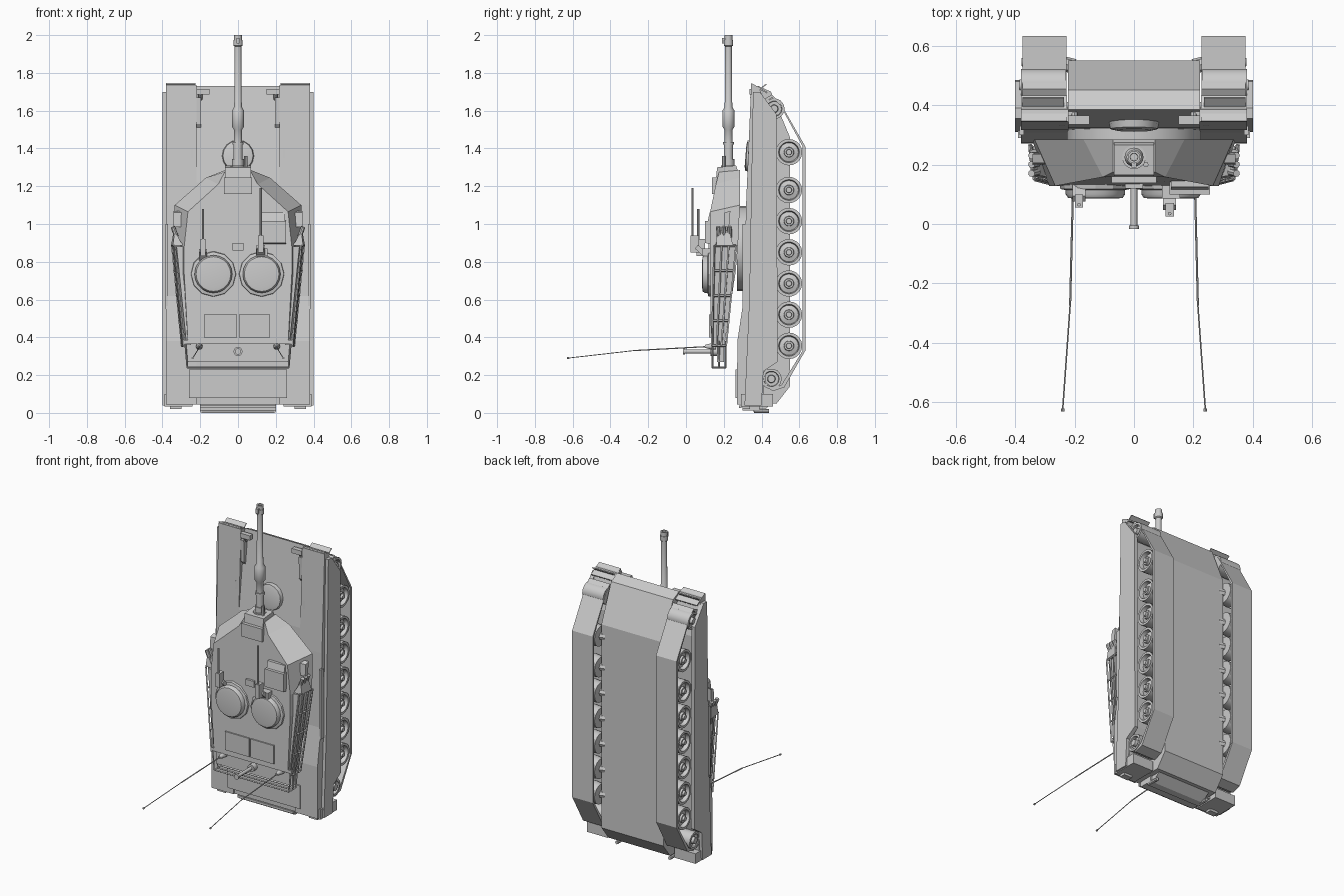
import bpy, bmesh, math
from mathutils import Vector

# The vehicle stands on its tail: vehicle forward = +z, vehicle up = -y.

def add(name, verts, faces, smooth=False):
    me = bpy.data.meshes.new(name)
    me.from_pydata([tuple(v) for v in verts], [], faces)
    bm = bmesh.new()
    bm.from_mesh(me)
    bmesh.ops.remove_doubles(bm, verts=bm.verts, dist=1e-5)
    bmesh.ops.recalc_face_normals(bm, faces=bm.faces)
    bm.to_mesh(me)
    bm.free()
    ob = bpy.data.objects.new(name, me)
    bpy.context.collection.objects.link(ob)
    if smooth:
        bpy.ops.object.select_all(action='DESELECT')
        ob.select_set(True)
        bpy.context.view_layer.objects.active = ob
        bpy.ops.object.shade_smooth_by_angle(angle=math.radians(35))
    return ob

def loft(name, rings, caps=True):
    n = len(rings[0])
    verts = [p for r in rings for p in r]
    faces = [(k*n+i, k*n+(i+1) % n, (k+1)*n+(i+1) % n, (k+1)*n+i)
             for k in range(len(rings)-1) for i in range(n)]
    if caps:
        faces += [tuple(range(n)), tuple(range(len(verts)-n, len(verts)))]
    return add(name, verts, faces)

def prism(name, yz, x0, x1):
    return loft(name, [[(x, y, z) for y, z in yz] for x in (x0, x1)])

def box(name, x, y, z):
    return prism(name, [(y[0], z[0]), (y[1], z[0]), (y[1], z[1]), (y[0], z[1])], *x)

def plate(name, p, q, t, x0, x1):
    """thin plate whose side view is a line p-q in (y, z)"""
    d = (Vector(q)-Vector(p)).normalized()*t/2
    n = (-d.y, d.x)
    return prism(name, [(p[0]+n[0], p[1]+n[1]), (q[0]+n[0], q[1]+n[1]),
                        (q[0]-n[0], q[1]-n[1]), (p[0]-n[0], p[1]-n[1])], x0, x1)

def lathe(name, origin, axis, prof, segs=20, smooth=True):
    """revolve (distance, radius) pairs round an axis"""
    q = Vector(axis).to_track_quat('Z', 'Y')
    rings = [[Vector(origin)+q @ Vector((r*math.cos(a), r*math.sin(a), d))
              for a in [2*math.pi*i/segs for i in range(segs)]] for d, r in prof]
    n = segs
    faces = [(k*n+i, k*n+(i+1) % n, (k+1)*n+(i+1) % n, (k+1)*n+i)
             for k in range(len(prof)-1) for i in range(n)]
    faces += [tuple(range(n)), tuple(range((len(prof)-1)*n, len(prof)*n))]
    return add(name, [p for r in rings for p in r], faces, smooth)

def rod(name, a, b, r, segs=8):
    d = Vector(b)-Vector(a)
    return lathe(name, a, d, [(0, r), (d.length, r)], segs)

def mirror_ring(half):
    return half + [(-x, y, z) for x, y, z in reversed(half)]

# Hull tub with sloping glacis and belly
prism('hull_tub', [(.385, 1.73), (.45, 1.70), (.55, 1.46), (.55, .14), (.48, .05), (.28, .045),
                   (.275, .40), (.31, .62), (.325, 1.22)], -.222, .222)
# Sponsons, skirts, mud flaps, running gear
WHEELS = [1.38, 1.18, 1.015, .85, .685, .52, .355]
for s, side in ((1, 'right'), (-1, 'left')):
    prism('sponson_'+side, [(.345, 1.735), (.385, 1.73), (.41, 1.66), (.41, .045), (.27, .045), (.272, .38),
                            (.308, .62), (.318, 1.1)], s*.22, s*.38)
    prism('skirt_'+side, [(.355, 1.70), (.39, 1.70), (.48, 1.58), (.485, .27), (.41, .22),
                          (.40, .04), (.31, .04), (.335, .6)], s*.375, s*.4)
    box('rear_corner_'+side, (s*.24, s*.39), (.29, .46), (.035, .10))
    plate('mud_flap_'+side, (.345, 1.742), (.43, 1.695), .008, s*.225, s*.38)
    plate('mud_flap_brace_'+side, (.36, 1.69), (.425, 1.74), .006, s*.235, s*.375)
    # track: closed loop band
    out = [(.455, 1.685), (.50, 1.64), (.632, 1.41), (.632, .33), (.52, .135), (.46, .115),
           (.41, .15), (.41, .20), (.44, .30), (.44, 1.5), (.41, 1.62), (.42, 1.665)]
    c = Vector((.52, .9))
    inn = [(y+(-.014 if y > .5 else .012 if y < .45 else 0),
            z-(.014 if z > 1.55 else -.014 if z < .2 else 0)) for y, z in out]
    loft('track_'+side, [[(s*x, y, z) for y, z in p] for x, p in
                         ((.227, out), (.375, out), (.375, inn), (.227, inn), (.227, out))], caps=False)
    for i, z in enumerate(WHEELS):
        lathe(f'road_wheel_{side}_{i+1}', (0, .545, z), (s, 0, 0),
              [(.23, .064), (.29, .07), (.29, .045), (.31, .045), (.31, .07), (.37, .07), (.37, .055),
               (.345, .05), (.352, .027), (.365, .025), (.365, .016), (.378, .014)], 20)
        rod(f'axle_{side}_{i+1}', (s*.2, .53, z), (s*.26, .545, z), .025)
    for nm, y, z, r in (('sprocket', .452, .18, .055), ('idler', .467, 1.61, .055)):
        lathe(f'{nm}_{side}', (0, y, z), (s, 0, 0),
              [(.23, r), (.38, r), (.38, r*.75), (.36, r*.7), (.36, r*.4), (.385, r*.35)], 14)
    # headlights and guards on the front fender
    box('headlight_'+side, (s*.15, s*.22), (.335, .365), (1.685, 1.715))
    rod('headlight_stem_'+side, (s*.2, .35, 1.69), (s*.2, .37, 1.66), .012)
    prism('light_guard_'+side, [(.34, 1.67), (.39, 1.67), (.36, 1.51), (.345, 1.53)], s*.197, s*.22)
    prism('fender_step_'+side, [(.33, 1.40), (.35, 1.40), (.34, 1.22), (.325, 1.22)], s*.235, s*.25)
    # deck side rails and rear fittings
    box('deck_rail_'+side, (s*.37, s*.385), (.30, .33), (.55, 1.0))
    box('tail_light_'+side, (s*.30, s*.36), (.30, .34), (.02, .05))
    rod('tow_hook_'+side, (s*.19, .36, .01), (s*.19, .44, .01), .011)

# Rear deck and rear plate
box('engine_deck', (-.26, .26), (.262, .28), (.08, .23))
box('exhaust_grille', (-.2, .2), (.30, .39), (.012, .06))
box('rear_bar', (-.2, .2), (.28, .295), (.025, .04))
prism('rear_lower_box', [(.36, 0), (.40, .005), (.47, .06), (.34, .06)], -.19, .19)
# Driver hatch on the glacis
lathe('driver_hatch', (0, .345, 1.36), (0, -1, .08), [(0, .085), (.025, .08), (.03, .06)], 16)

# Turret body
lathe('turret_ring', (0, .35, .87), (0, -1, 0), [(0, .225), (.08, .225)], 28)
base = [(.07, .285, 1.285), (.17, .285, 1.245), (.335, .285, 1.10), (.34, .275, .88),
        (.33, .262, .74), (.275, .205, .37)]
roof = [(.07, .175, 1.275), (.105, .158, 1.21), (.265, .128, 1.065), (.285, .128, .88),
        (.285, .128, .74), (.265, .132, .37)]
loft('turret', [mirror_ring(base), mirror_ring(roof)])
# Mantlet
prism('mantlet', [(.15, 1.16), (.165, 1.30), (.265, 1.31), (.285, 1.25), (.28, 1.16)], -.068, .068)
box('mantlet_cover', (-.075, .075), (.138, .16), (1.16, 1.245))
lathe('gun_barrel', (0, .225, 0), (0, 0, 1),
      [(1.25, .04), (1.31, .04), (1.31, .031), (1.345, .031), (1.345, .025), (1.42, .025), (1.42, .029),
       (1.435, .029), (1.435, .022), (1.50, .022), (1.515, .032), (1.60, .032), (1.62, .02), (1.94, .018),
       (1.945, .025), (1.975, .025), (1.975, .021), (2.0, .021), (2.0, .013), (1.95, .012)], 16)
box('muzzle_sensor', (-.009, .009), (.19, .21), (1.955, 1.985))
rod('coaxial_gun', (.04, .20, 1.25), (.04, .20, 1.36), .009)

# Hatches with periscope collars and roof machine guns
for nm, x in (('loader', -.13), ('commander', .125)):
    lathe(nm+'_collar', (x, .14, .735), (0, -1, 0), [(0, .122), (.022, .118), (.026, .10)], 12, False)
    lathe(nm+'_hatch', (x, .14, .735), (0, -1, 0), [(0, .10), (.04, .10), (.052, .092), (.055, .07)], 20)
for nm, x, y, z0, z1 in (('loader', -.185, .065, .86, 1.08), ('commander', .12, .035, .88, 1.19)):
    rod(nm+'_gun_barrel', (x, y, z0), (x, y, z1), .006)
    box(nm+'_gun_body', (x-.014, x+.014), (y-.01, y+.035), (z0-.03, z0+.06))
    plate(nm+'_gun_mount', (.13, .81), (y+.02, z0), .025, x-.022, x+.022)
box('commander_sight', (.095, .155), (.085, .13), (.83, .87))

# Gunner sight with hooded front
prism('gunner_sight', [(.10, .90), (.10, 1.015), (.15, 1.02), (.15, .89)], .12, .255)
prism('sight_hood', [(.105, .97), (.125, 1.06), (.15, 1.06), (.15, .97)], .125, .25)
box('wind_sensor_base', (-.03, .03), (.12, .135), (.86, .90))
# Roof bustle panels
for i, (a, b) in enumerate(((-.18, -.005), (.005, .17))):
    box(f'roof_panel_{i+1}', (a, b), (.122, .14), (.40, .52))

# Side stowage racks and smoke launchers
for s, side in ((1, 'right'), (-1, 'left')):
    loft('stowage_bin_'+side, [[(s*x, y, z) for x, y, z in r] for r in (
        [(.28, .145, .88), (.325, .155, .88), (.34, .26, .88), (.29, .265, .88)],
        [(.25, .14, .36), (.272, .14, .36), (.28, .205, .36), (.25, .205, .36)])])
    for i, t in enumerate((0, .33, .66, 1)):
        a = Vector((s*(.335+.015*t), .15+.115*t, .885))
        b = Vector((s*(.288+.01*t), .138+.075*t, .355))
        rod(f'rack_rail_{side}_{i+1}', a, b, .006, 4)
    for i, t in enumerate((0, .25, .5, .75, 1)):
        z = .885-.53*t
        rod(f'rack_post_{side}_{i+1}', (s*(.335-.047*t), .15-.012*t, z),
            (s*(.35-.052*t), .265-.052*t, z), .006, 4)
    loft('smoke_launcher_'+side, [[(s*.27, .15, .885), (s*.345, .16, .885), (s*.355, .25, .885), (s*.29, .25, .885)],
                                  [(s*.30, .16, .90), (s*.335, .165, .965), (s*.34, .23, .965), (s*.30, .24, .90)]])
    for j in range(3):
        rod(f'smoke_tube_{side}_{j+1}', (s*.325, .175+.028*j, .93), (s*.345, .17+.03*j, .985), .012)
    prism('cheek_box_'+side, [(.205, 1.06), (.235, 1.07), (.228, .985), (.20, .985)], s*.29, s*.342)
    # antennas
    pts = [(s*.205, .13, .352), (s*.215, -.275, .33), (s*.24, -.625, .29)]
    lathe('antenna_base_'+side, (s*.205, .16, .352), (0, -1, 0), [(0, .018), (.03, .016), (.06, .008)], 10)
    rod('antenna_lower_'+side, pts[0], pts[1], .0035, 6)
    rod('antenna_upper_'+side, pts[1], pts[2], .0025, 6)
    lathe('antenna_tip_'+side, (s*.24, -.62, .29), (0, -1, 0), [(0, .006), (.01, .006)], 8)
    # side bars of the rear basket
    for y in (.14, .175, .21):
        rod(f'basket_side_{side}_{int(y*1000)}', (s*.28, y, .38), (s*.268, y, .24), .005, 4)
    rod('basket_upright_'+side, (s*.268, .138, .24), (s*.268, .212, .24), .005, 4)

# Rear basket and sensor mast
box('basket_floor', (-.275, .275), (.165, .20), (.27, .38))
box('basket_top', (-.29, .29), (.132, .14), (.365, .385))
for y in (.14, .175, .21):
    rod(f'basket_rail_{int(y*1000)}', (-.268, y, .24), (.268, y, .24), .005, 4)
lathe('sensor_mast', (0, .17, .325), (0, -1, 0),
      [(0, .024), (.04, .024), (.04, .011), (.175, .011), (.175, .017), (.187, .017)], 12)
